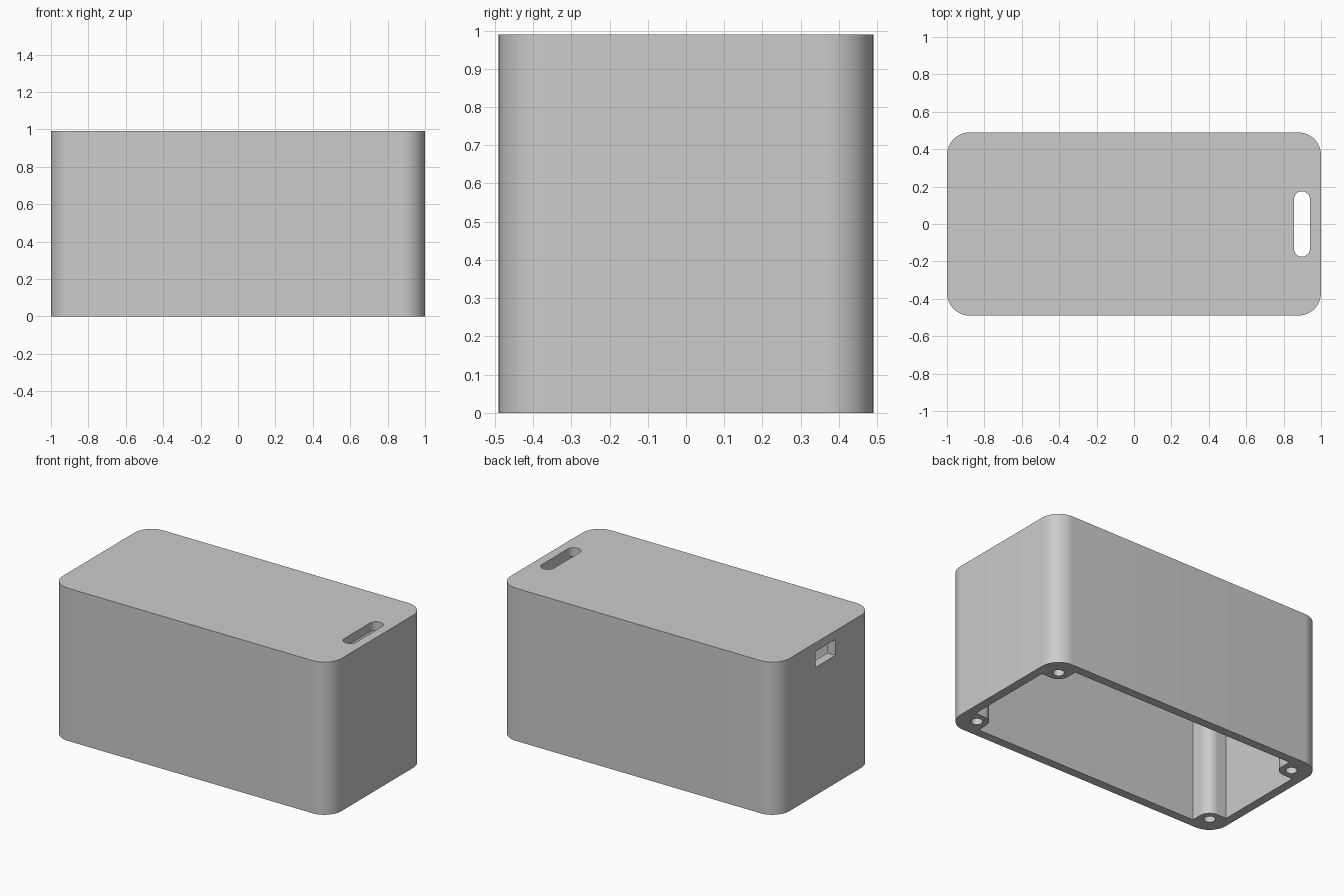
import bpy, bmesh
from math import cos, sin, pi, radians

default = bpy.data.objects.get("Cube")
if default:
    bpy.data.objects.remove(default, do_unlink=True)

HX, HY, H = 1.0, 0.49, 0.99      # half length, half depth, height
R = 0.123                        # outer corner radius
WALL = 0.057                     # wall and lid thickness
BOSS = 0.07                      # screw boss radius
CX, CY = HX - R, HY - R          # corner centres, shared by bosses and holes

grey = bpy.data.materials.new("light_grey")
grey.use_nodes = True
colour = (0.6, 0.6, 0.6, 1)
grey.diffuse_color = colour
grey.node_tree.nodes["Principled BSDF"].inputs["Base Color"].default_value = colour


def arc(cx, cy, r, start, end, n=16):
    """Points on an arc, angles in quarter turns."""
    angles = [(start + (end - start) * i / n) * pi / 2 for i in range(n + 1)]
    return [(cx + r * cos(a), cy + r * sin(a)) for a in angles]


def prism(name, outline, z0, z1):
    """Closed solid made by extruding an outline upwards."""
    bm = bmesh.new()
    base = bm.faces.new([bm.verts.new((x, y, z0)) for x, y in outline])
    top = bmesh.ops.extrude_face_region(bm, geom=[base])["geom"]
    verts = [v for v in top if isinstance(v, bmesh.types.BMVert)]
    bmesh.ops.translate(bm, verts=verts, vec=(0, 0, z1 - z0))
    bmesh.ops.recalc_face_normals(bm, faces=bm.faces)
    mesh = bpy.data.meshes.new(name)
    bm.to_mesh(mesh)
    bm.free()
    mesh.materials.append(grey)
    obj = bpy.data.objects.new(name, mesh)
    bpy.context.collection.objects.link(obj)
    return obj


def cut(target, cutter):
    """Subtract a cutter, then discard it."""
    cutter.hide_render = True
    mod = target.modifiers.new("cut", "BOOLEAN")
    mod.operation, mod.solver, mod.object = "DIFFERENCE", "EXACT", cutter
    bpy.context.view_layer.objects.active = target
    bpy.ops.object.modifier_apply(modifier=mod.name)
    bpy.data.objects.remove(cutter, do_unlink=True)


# Outer shell with rounded vertical corners
corners = [(1, 1), (-1, 1), (-1, -1), (1, -1)]
outline = []
for q, (sx, sy) in enumerate(corners):
    outline += arc(sx * CX, sy * CY, R, q, q + 1)
box = prism("enclosure_body", outline, 0, H)

# Cavity, open below, leaving a rounded screw boss in each corner
ix, iy = HX - WALL, HY - WALL
cavity = []
for q, (sx, sy) in enumerate(corners):
    wall_x = (sx * ix, sy * (CY - BOSS))
    wall_y = (sx * (CX - BOSS), sy * iy)
    ends = [wall_x, wall_y] if q % 2 == 0 else [wall_y, wall_x]
    cavity += [ends[0]] + arc(sx * CX, sy * CY, BOSS, q + 3, q + 2) + [ends[1]]
cut(box, prism("cavity_cutter", cavity, -0.1, H - WALL))

# Blind screw holes in the bosses
for sx, sy in corners:
    hole = arc(sx * CX, sy * CY, 0.034, 0, 4, 32)[:-1]
    cut(box, prism("screw_hole_cutter", hole, -0.1, 0.4))

# Rounded slot through the lid
slot_x, slot_r, slot_y = 0.898, 0.043, 0.132
slot = arc(slot_x, slot_y, slot_r, 0, 2) + arc(slot_x, -slot_y, slot_r, 2, 4)
cut(box, prism("slot_cutter", slot, H - WALL - 0.04, H + 0.1))

# Rectangular port through the end wall
x0, x1, py = -HX - 0.1, -HX + WALL + 0.04, 0.103
port = [(x0, -py), (x1, -py), (x1, py), (x0, py)]
cut(box, prism("port_cutter", port, 0.83, H - WALL))

# Smooth curves, sharp edges
bpy.ops.object.select_all(action="DESELECT")
box.select_set(True)
bpy.context.view_layer.objects.active = box
bpy.ops.object.shade_smooth_by_angle(angle=radians(30))
